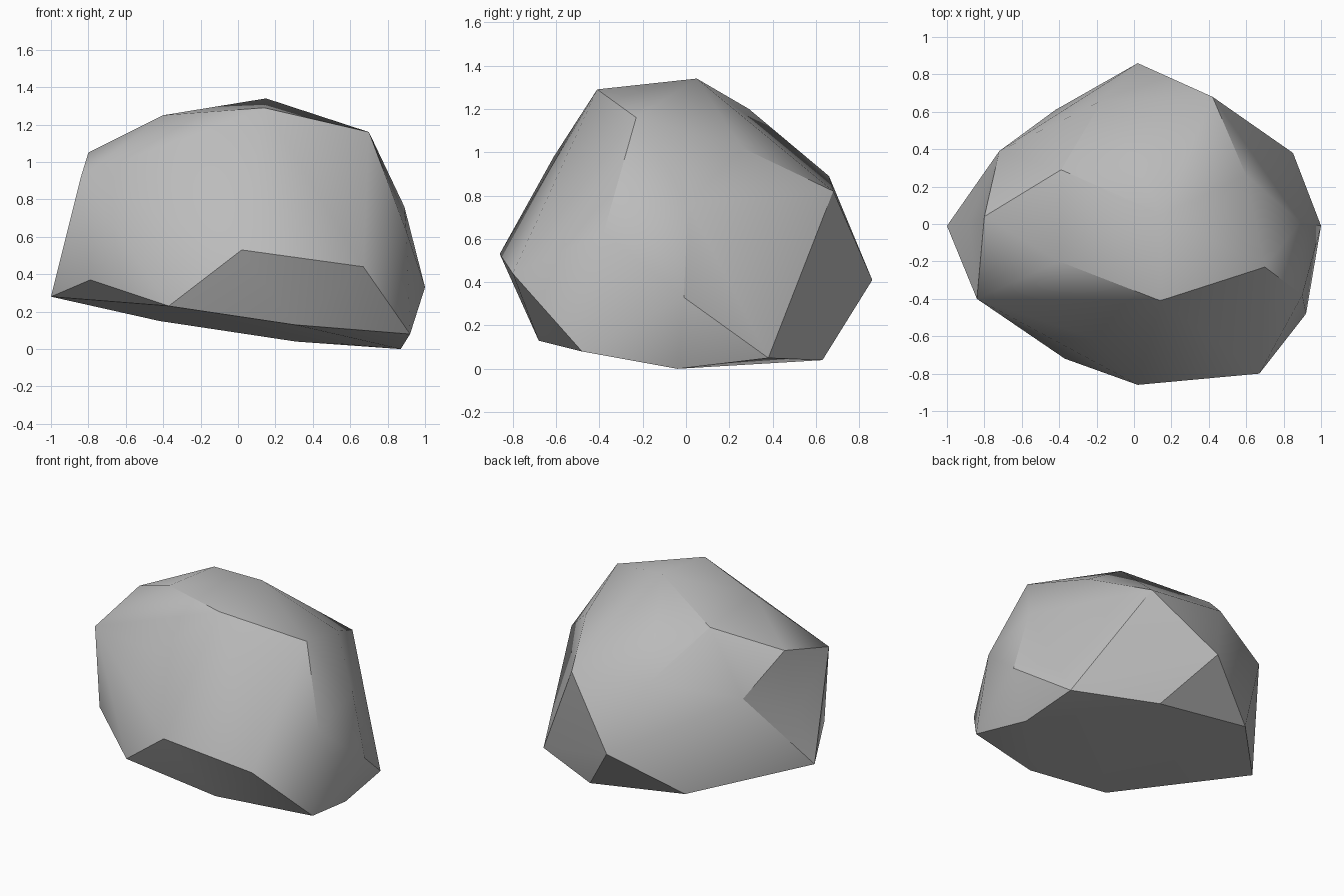
import bpy
import bmesh
import math
from mathutils import Vector

cube = bpy.data.objects.get("Cube")
if cube:
    bpy.data.objects.remove(cube, do_unlink=True)

# Stone colour
stone = bpy.data.materials.new("stone_grey")
stone.use_nodes = True
colour = (0.5, 0.5, 0.5, 1)
stone.diffuse_color = colour
stone.node_tree.nodes["Principled BSDF"].inputs["Base Color"].default_value = colour

# Corners of the boulder, grouped by region
crown = [(.14, -.41, 1.29), (.15, .05, 1.34), (.70, -.23, 1.16),
         (-.40, -.20, 1.25), (-.39, .29, 1.20), (-.80, .04, 1.05), (.60, .26, 1.02)]
front = [(.02, -.86, .53), (.67, -.80, .44), (-.22, -.61, .98), (-.84, -.40, .92)]
back = [(.02, .86, .41), (.42, .68, .82), (-.17, .66, .89), (-.72, .39, .82)]
sides = [(1, -.01, .33), (.89, .01, .76), (.90, -.38, .63), (-1, -.01, .28)]
base = [(.92, -.48, .08), (.87, -.04, 0), (.85, .38, .05), (.53, .25, .03),
        (.31, .63, .04), (-.42, .61, .15), (-.79, -.42, .37),
        (-.37, -.72, .23), (.30, -.68, .13)]

# Wrap the corners in a faceted skin
bm = bmesh.new()
for co in crown + front + back + sides + base:
    bm.verts.new(co)
dent = bm.verts.new((-.97, .01, .61))
result = bmesh.ops.convex_hull(bm, input=bm.verts[:])
loose = [v for v in bm.verts if not v.link_faces]
bmesh.ops.delete(bm, geom=loose, context='VERTS')

# Press in the shallow hollow on the side
if dent.is_valid:
    dent.co = Vector((-.88, .01, .61))
bmesh.ops.recalc_face_normals(bm, faces=bm.faces[:])

mesh = bpy.data.meshes.new("boulder")
bm.to_mesh(mesh)
bm.free()
mesh.materials.append(stone)
boulder = bpy.data.objects.new("boulder", mesh)
bpy.context.collection.objects.link(boulder)

# Soft facets with crisp main ridges
bpy.ops.object.select_all(action='DESELECT')
boulder.select_set(True)
bpy.context.view_layer.objects.active = boulder
bpy.ops.object.shade_smooth_by_angle(angle=math.radians(30))
